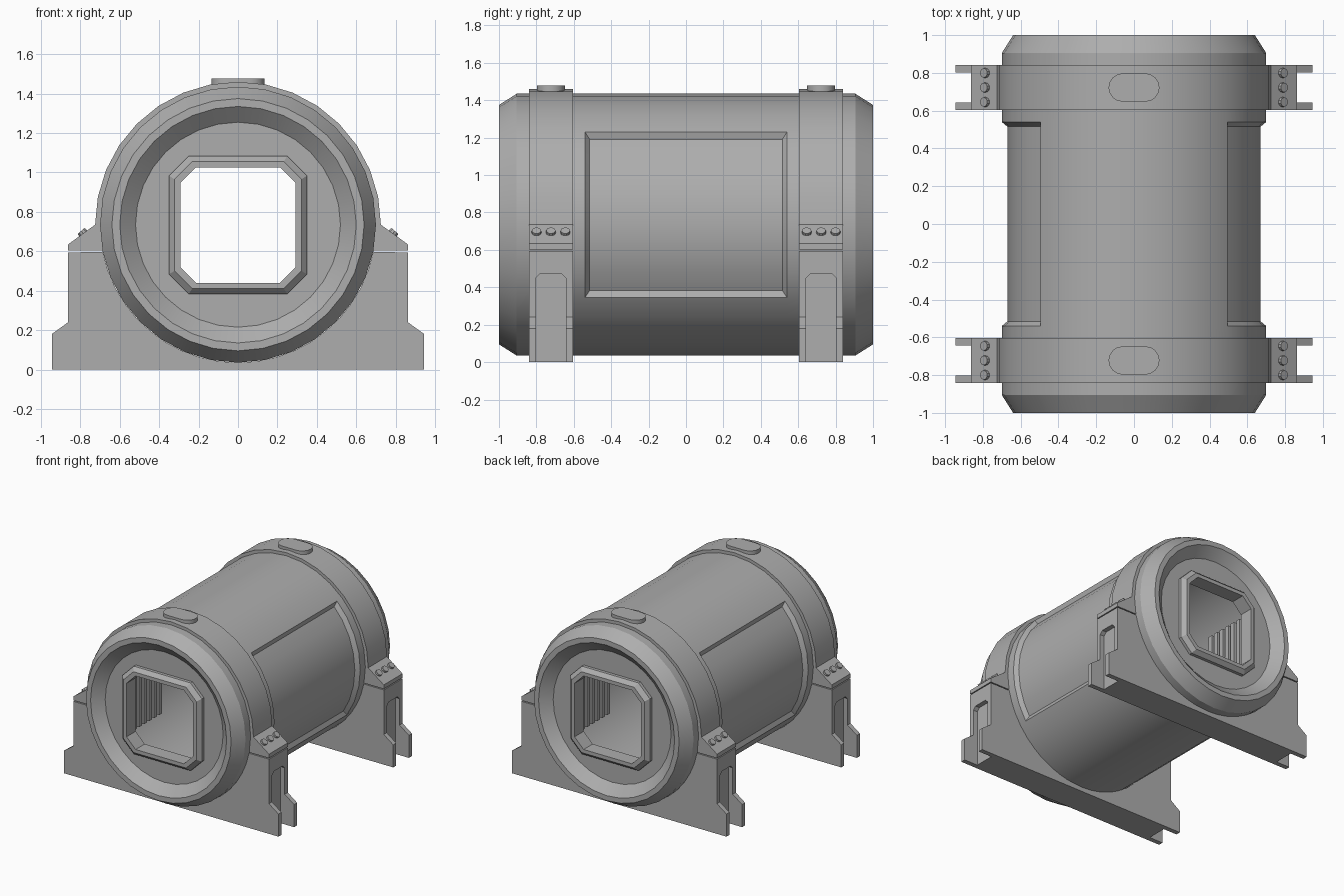
import bpy, bmesh, math
from mathutils import Vector, Matrix

if "Cube" in bpy.data.objects:
    bpy.data.objects.remove(bpy.data.objects["Cube"])

CZ = 0.735           # height of the drum axis
SEG = 32             # sides of the drum
STRAP_Y = 0.7225     # strap and cradle centre
HALF_W = 0.118       # half width of strap and cradle

grey = bpy.data.materials.new("steel_grey")
grey.use_nodes = True
colour = (0.42, 0.42, 0.42, 1)
grey.diffuse_color = colour
grey.node_tree.nodes["Principled BSDF"].inputs["Base Color"].default_value = colour


def finish(bm, name, smooth=False, recalc=True):
    if recalc:
        bmesh.ops.recalc_face_normals(bm, faces=bm.faces[:])
    mesh = bpy.data.meshes.new(name)
    bm.to_mesh(mesh)
    bm.free()
    mesh.materials.append(grey)
    obj = bpy.data.objects.new(name, mesh)
    bpy.context.collection.objects.link(obj)
    if smooth:
        bpy.ops.object.select_all(action="DESELECT")
        obj.select_set(True)
        bpy.context.view_layer.objects.active = obj
        bpy.ops.object.shade_smooth_by_angle(angle=math.radians(28))
    return obj


def loft(bm, rings):
    """Join rings of points into a closed tube whose last ring meets the first."""
    rows = [[bm.verts.new(p) for p in ring] for ring in rings]
    for a, b in zip(rows, rows[1:] + rows[:1]):
        for i in range(len(a)):
            j = (i + 1) % len(a)
            bm.faces.new((a[i], a[j], b[j], b[i]))


def prism(bm, outline, y0, y1):
    """Extrude an x-z outline along y."""
    face = bm.faces.new([bm.verts.new((x, y0, z)) for x, z in outline])
    made = bmesh.ops.extrude_face_region(bm, geom=[face])["geom"]
    moved = [v for v in made if isinstance(v, bmesh.types.BMVert)]
    bmesh.ops.translate(bm, verts=moved, vec=(0, y1 - y0, 0))


def arc(radius, start, end, steps):
    angles = [math.radians(start + (end - start) * i / steps) for i in range(steps + 1)]
    return [(radius * math.cos(a), CZ + radius * math.sin(a)) for a in angles]


def circle(radius, y):
    return [(x, y, z) for x, z in arc(radius, 0, 360, SEG)[:-1]]


def octagon(half, cut, y):
    k = half - cut
    pts = [(half, -k), (half, k), (k, half), (-k, half),
           (-half, k), (-half, -k), (-k, -half), (k, -half)]
    return [(x, y, CZ - 0.002 + z) for x, z in pts]


def mirrored(outline):
    return outline + [(-x, z) for x, z in reversed(outline)]


# Drum: hollow shell with chamfered rims and a sunken panel on each side
half = [(0.70, 0.54), (0.70, 0.905), (0.64, 1.0), (0.60, 1.0),
        (0.52, 0.93), (0.52, 0.89), (0.64, 0.88)]
profile = [(r, -y) for r, y in reversed(half)] + half
bm = bmesh.new()
loft(bm, [circle(r, y) for r, y in profile])
bmesh.ops.recalc_face_normals(bm, faces=bm.faces[:])
panels = []
for f in bm.faces:
    c = f.calc_center_median()
    outside = math.hypot(c.x, c.z - CZ) > 0.68
    if outside and abs(c.y) < 0.5 and -0.39 < c.z - CZ < 0.495:
        panels.append(f)
bmesh.ops.inset_region(bm, faces=panels, thickness=0.025, depth=-0.03,
                       use_even_offset=True, use_boundary=True)
finish(bm, "drum", smooth=True, recalc=False)

for side, label in ((-1, "front"), (1, "back")):
    # End plate with an eight-sided opening
    bm = bmesh.new()
    for ring in (circle(0.522, side * 0.93), octagon(0.31, 0.085, side * 0.93)):
        vs = [bm.verts.new(p) for p in ring]
        for i, v in enumerate(vs):
            bm.edges.new((v, vs[(i + 1) % len(vs)]))
    bmesh.ops.triangle_fill(bm, edges=bm.edges[:], use_beauty=True,
                            normal=Vector((0, side, 0)))
    finish(bm, label + "_end_plate", recalc=False)

    # Bevelled frame around the opening
    bm = bmesh.new()
    loft(bm, [octagon(h, c, side * y) for h, c, y in (
        (0.35, 0.10, 0.87), (0.35, 0.10, 0.955), (0.322, 0.09, 0.985),
        (0.293, 0.08, 0.985), (0.293, 0.08, 0.87))])
    finish(bm, label + "_opening_frame")

    yc = side * STRAP_Y
    y0, y1 = yc - HALF_W, yc + HALF_W

    # Strap over the drum with sloping clamp flanges
    bm = bmesh.new()
    outer = arc(0.725, 0, 180, SEG // 2)
    inner = arc(0.69, 180, 0, SEG // 2)
    outline = ([(0.688, 0.603), (0.862, 0.603), (0.862, 0.635)] + outer
               + [(-0.862, 0.635), (-0.862, 0.603), (-0.688, 0.603)] + inner)
    prism(bm, outline, y0, y1)
    finish(bm, label + "_strap", smooth=True)

    # Rounded cap plate on top of the strap
    bm = bmesh.new()
    pill = []
    for sx in (1, -1):
        for i in range(9):
            a = math.radians(-90 + 22.5 * i)
            pill.append((sx * (0.06 + 0.075 * math.cos(a)), yc + sx * 0.075 * math.sin(a)))
    face = bm.faces.new([bm.verts.new((x, y, 1.44)) for x, y in pill])
    made = bmesh.ops.extrude_face_region(bm, geom=[face])["geom"]
    top = [v for v in made if isinstance(v, bmesh.types.BMVert)]
    bmesh.ops.translate(bm, verts=top, vec=(0, 0, 0.038))
    finish(bm, label + "_cap_plate", smooth=True)

    # Bolts on the sloping flanges
    bm = bmesh.new()
    for sx in (1, -1):
        tilt = Matrix.Rotation(sx * math.radians(40), 4, "Y")
        for dy in (-0.077, 0, 0.077):
            place = Matrix.Translation((sx * 0.783, yc + dy, 0.688)) @ tilt
            bmesh.ops.create_cone(bm, cap_ends=True, segments=10, radius1=0.028,
                                  radius2=0.025, depth=0.04, matrix=place)
    finish(bm, label + "_bolts", smooth=True)

    # Cradle: recessed core between two wider side plates
    saddle = arc(0.70, 348.5, 270, 10)
    bm = bmesh.new()
    fin = [(0.945, 0), (0.945, 0.18), (0.862, 0.24), (0.862, 0.595)] + saddle[:-1]
    bottom = [saddle[-1]]
    fin_outline = fin + bottom + [(-x, z) for x, z in reversed(fin)]
    prism(bm, fin_outline, y0, y0 + 0.038)
    prism(bm, fin_outline, y1 - 0.038, y1)
    finish(bm, label + "_cradle_side_plates", smooth=True)
    bm = bmesh.new()
    core = [(0.825, 0), (0.825, 0.475), (0.862, 0.475), (0.862, 0.595)] + saddle[:-1]
    prism(bm, core + bottom + [(-x, z) for x, z in reversed(core)], y0 + 0.038, y1 - 0.038)
    # Corner fillets at the top of each recess
    for sx in (1, -1):
        for edge, d in ((y0 + 0.038, 0.025), (y1 - 0.038, -0.025)):
            tri = [(edge, 0.475), (edge + d, 0.475), (edge, 0.45)]
            a = [bm.verts.new((sx * 0.825, y, z)) for y, z in tri]
            b = [bm.verts.new((sx * 0.862, y, z)) for y, z in tri]
            bm.faces.new(a)
            bm.faces.new(b)
            for i in range(3):
                j = (i + 1) % 3
                bm.faces.new((a[i], a[j], b[j], b[i]))
    finish(bm, label + "_cradle_core")

    # Upright ribs along the inner walls
    bm = bmesh.new()
    for sx in (1, -1):
        for i in range(9):
            y = side * (0.32 + 0.063 * i)
            rib = [(0.46, 0.40), (0.53, 0.40), (0.53, 1.07), (0.46, 1.07)]
            prism(bm, [(sx * x, z) for x, z in rib], y - 0.018, y + 0.018)
    finish(bm, label + "_inner_ribs")
